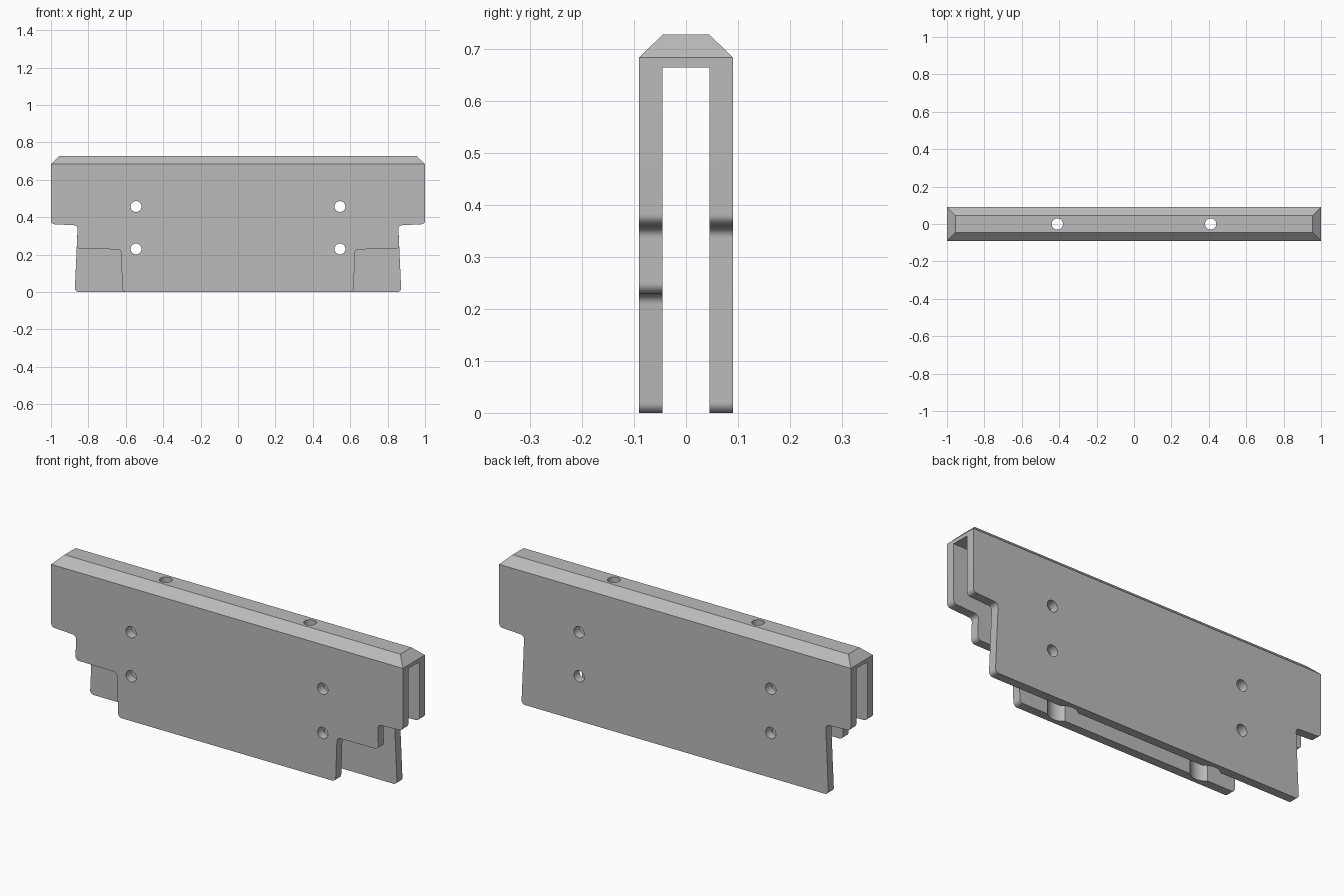
import bpy, bmesh, math
from mathutils import Vector, Matrix

cube = bpy.data.objects.get("Cube")
if cube:
    bpy.data.objects.remove(cube, do_unlink=True)

grey = bpy.data.materials.new("plain_grey")
grey.use_nodes = True
colour = (0.5, 0.5, 0.5, 1)
grey.diffuse_color = colour
grey.node_tree.nodes["Principled BSDF"].inputs["Base Color"].default_value = colour

OUT, IN = 0.09, 0.045          # half width of the body and of the slot
UNDER, SHOULDER, TOP = 0.665, 0.684, 0.728


def make(name, bm):
    bmesh.ops.recalc_face_normals(bm, faces=bm.faces)
    mesh = bpy.data.meshes.new(name)
    bm.to_mesh(mesh)
    bm.free()
    mesh.materials.append(grey)
    obj = bpy.data.objects.new(name, mesh)
    bpy.context.collection.objects.link(obj)
    return obj


def fillet(points, radius, steps=8):
    """Round every corner that has a radius."""
    result = []
    for i, (p, r) in enumerate(zip(points, radius)):
        p = Vector(p)
        if not r:
            result.append(p)
            continue
        a = (Vector(points[i - 1]) - p).normalized()
        b = (Vector(points[(i + 1) % len(points)]) - p).normalized()
        half = a.angle(b) / 2
        centre = p + (a + b).normalized() * r / math.sin(half)
        start = p + a * r / math.tan(half) - centre
        end = p + b * r / math.tan(half) - centre
        turn = start.angle_signed(end)
        for k in range(steps + 1):
            result.append(centre + Matrix.Rotation(-turn * k / steps, 2) @ start)
    return result


def plate(name, half_outline, y0, y1):
    """Mirror half an outline and extrude it across y."""
    points = half_outline + [(-x, z) for x, z in reversed(half_outline)]
    radius = [0 if z >= UNDER else 0.02 for x, z in points]
    bm = bmesh.new()
    face = bm.faces.new([bm.verts.new((p.x, y0, p.y)) for p in fillet(points, radius)])
    out = bmesh.ops.extrude_face_region(bm, geom=[face])
    bmesh.ops.translate(bm, vec=(0, y1 - y0, 0),
                        verts=[v for v in out["geom"] if isinstance(v, bmesh.types.BMVert)])
    return make(name, bm)


def cylinder(name, r, depth, matrix):
    bm = bmesh.new()
    bmesh.ops.create_cone(bm, cap_ends=True, segments=32, radius1=r, radius2=r,
                          depth=depth, matrix=matrix)
    return make(name, bm)


def combine(body, tool, operation):
    tool.hide_render = True
    mod = body.modifiers.new(operation, "BOOLEAN")
    mod.operation, mod.solver, mod.object = operation, "EXACT", tool
    bpy.context.view_layer.objects.active = body
    bpy.ops.object.modifier_apply(modifier=mod.name)
    bpy.data.objects.remove(tool, do_unlink=True)


# Chamfered cap along the top
bm = bmesh.new()
rings = [[bm.verts.new((sx * x, sy * y, z)) for sx, sy in ((-1, -1), (1, -1), (1, 1), (-1, 1))]
         for x, y, z in ((1, OUT, UNDER), (1, OUT, SHOULDER), (0.955, IN, TOP))]
bm.faces.new(rings[0])
bm.faces.new(rings[-1])
for low, high in zip(rings, rings[1:]):
    for i in range(4):
        j = (i + 1) % 4
        bm.faces.new((low[i], low[j], high[j], high[i]))
body = make("slotted_bracket", bm)

# Stepped front plate and wider back plate
shoulder = [(1, UNDER), (1, 0.363), (0.857, 0.356)]
front = shoulder + [(0.862, 0.23), (0.626, 0.228), (0.618, 0)]
back = shoulder + [(0.873, 0)]
combine(body, plate("front_plate", front, -OUT, -IN), "UNION")
combine(body, plate("back_plate", back, IN, OUT), "UNION")

# Cross holes, screw holes in the cap and their clearance grooves in the slot
for side in (-1, 1):
    for z in (0.23, 0.457):
        across = Matrix.Translation((side * 0.545, 0, z)) @ Matrix.Rotation(math.pi / 2, 4, "X")
        combine(body, cylinder("cross_hole", 0.029, 0.4, across), "DIFFERENCE")
    combine(body, cylinder("screw_hole", 0.03, 0.3,
                           Matrix.Translation((side * 0.41, 0, TOP))), "DIFFERENCE")
    combine(body, cylinder("clearance_groove", 0.067, UNDER + 0.1,
                           Matrix.Translation((side * 0.41, 0, (UNDER - 0.1) / 2))), "DIFFERENCE")

# Clean up flat areas and shade the rounded corners
bm = bmesh.new()
bm.from_mesh(body.data)
bmesh.ops.remove_doubles(bm, verts=bm.verts, dist=1e-5)
bmesh.ops.dissolve_limit(bm, angle_limit=0.01, verts=bm.verts, edges=bm.edges)
bm.to_mesh(body.data)
bm.free()
body.select_set(True)
bpy.context.view_layer.objects.active = body
bpy.ops.object.shade_smooth_by_angle(angle=math.radians(30))
